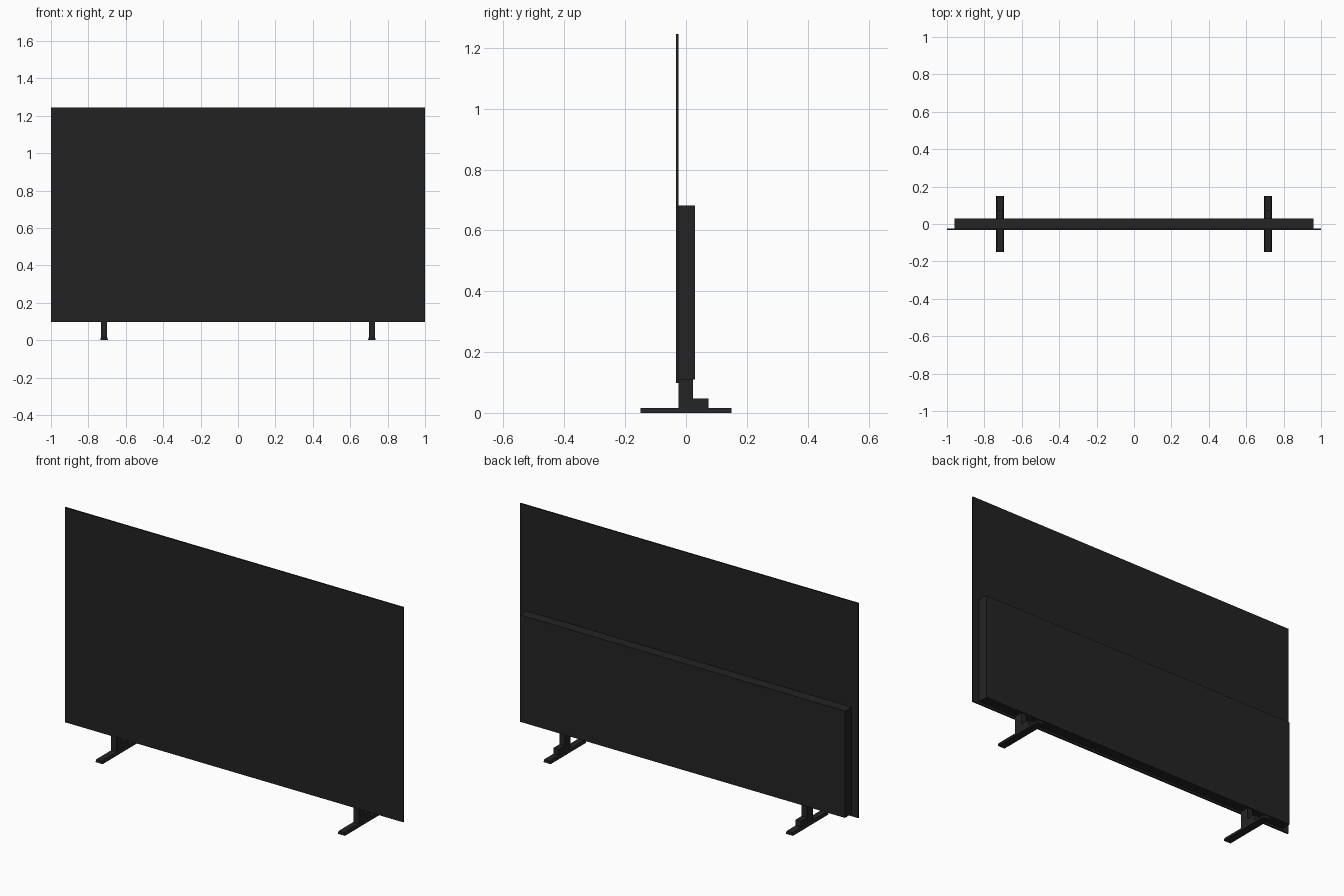
import bpy
import bmesh
from mathutils import Vector

cube = bpy.data.objects.get("Cube")
if cube:
    bpy.data.objects.remove(cube, do_unlink=True)


def material(name, color):
    mat = bpy.data.materials.new(name)
    mat.use_nodes = True
    mat.diffuse_color = color
    mat.node_tree.nodes["Principled BSDF"].inputs["Base Color"].default_value = color
    return mat


black = material("matte black", (0.016, 0.016, 0.016, 1))
charcoal = material("charcoal plastic", (0.017, 0.0175, 0.018, 1))


def box(name, low, high, mat, top_scale=1.0):
    """Box between two corners; top_scale narrows the top face across x."""
    low, high = Vector(low), Vector(high)
    size, centre = high - low, (low + high) / 2
    bm = bmesh.new()
    bmesh.ops.create_cube(bm, size=1)
    for v in bm.verts:
        if v.co.z > 0:
            v.co.x *= top_scale
        v.co = v.co * size
    mesh = bpy.data.meshes.new(name)
    bm.to_mesh(mesh)
    bm.free()
    mesh.materials.append(mat)
    obj = bpy.data.objects.new(name, mesh)
    obj.location = centre
    bpy.context.collection.objects.link(obj)
    return obj


# Thin display panel and the electronics housing behind it
box("display_panel", (-1, -0.033, 0.098), (1, -0.025, 1.245), black)
box("rear_housing", (-0.96, -0.025, 0.11), (0.96, 0.03, 0.681), charcoal)

# Feet: long base bar, upright post and a low step behind the post
for side, x in (("left", 0.716), ("right", -0.716)):
    box(side + "_foot_base", (x - 0.021, -0.15, 0), (x + 0.021, 0.15, 0.016), charcoal, 0.8)
    box(side + "_foot_post", (x - 0.016, -0.025, 0.012), (x + 0.016, 0.023, 0.112), charcoal)
    box(side + "_foot_step", (x - 0.016, 0.022, 0.012), (x + 0.016, 0.074, 0.048), charcoal)
